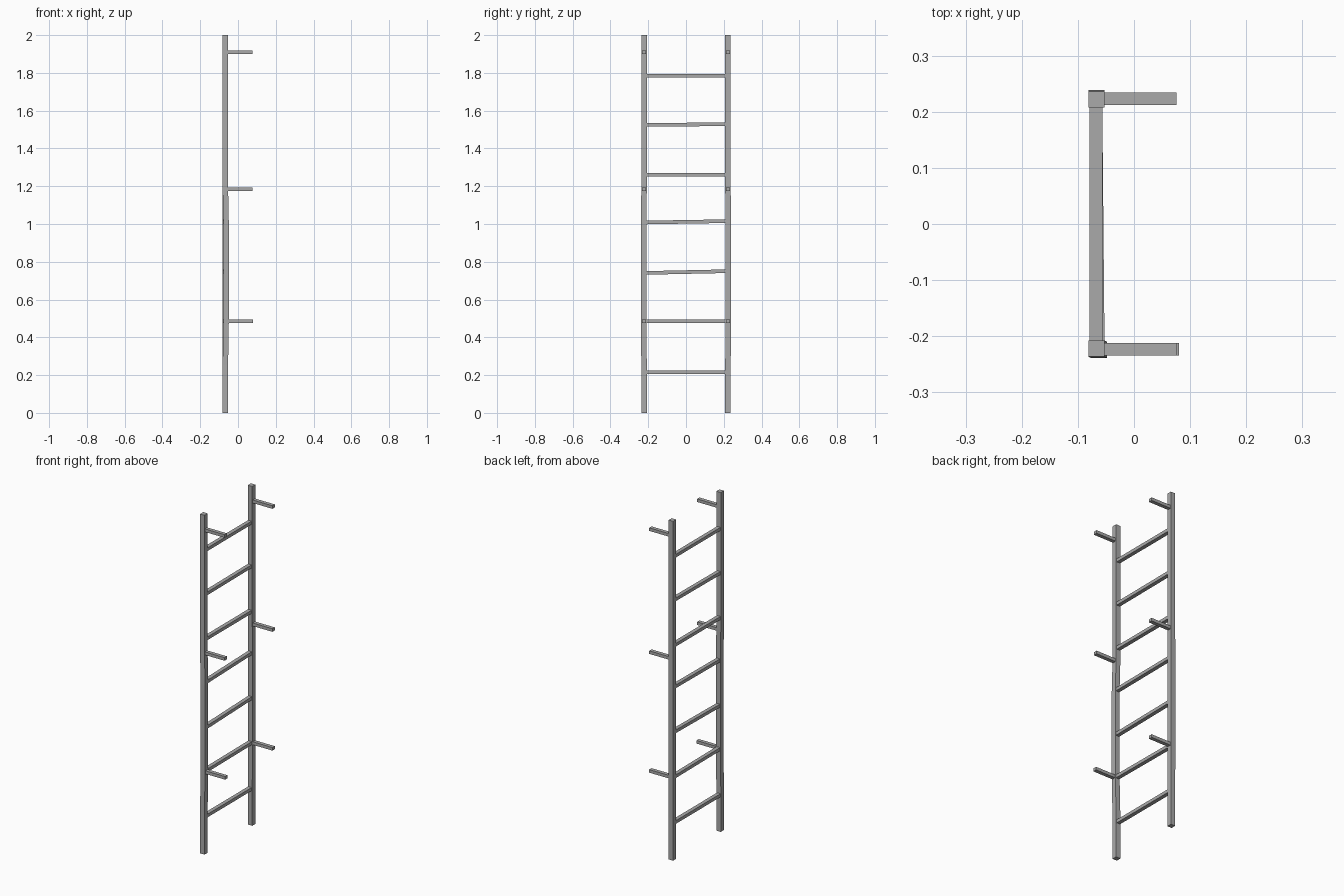
import bpy
import bmesh
from mathutils import Vector

cube = bpy.data.objects.get("Cube")
if cube:
    bpy.data.objects.remove(cube)

steel = bpy.data.materials.new("steel grey")
steel.use_nodes = True
colour = (0.4, 0.4, 0.4, 1)
steel.diffuse_color = colour
steel.node_tree.nodes["Principled BSDF"].inputs["Base Color"].default_value = colour


def beam(name, path, u, v):
    """Sweep a rectangle with half-axes u and v along a path of points."""
    bm = bmesh.new()
    u, v = Vector(u), Vector(v)
    rings = [[bm.verts.new(Vector(p) + a * u + b * v)
              for a, b in ((-1, -1), (1, -1), (1, 1), (-1, 1))] for p in path]
    for low, high in zip(rings, rings[1:]):
        for i in range(4):
            j = (i + 1) % 4
            bm.faces.new((low[i], low[j], high[j], high[i]))
    bm.faces.new(rings[0])
    bm.faces.new(rings[-1])
    bmesh.ops.recalc_face_normals(bm, faces=bm.faces)
    mesh = bpy.data.meshes.new(name)
    bm.to_mesh(mesh)
    bm.free()
    mesh.materials.append(steel)
    obj = bpy.data.objects.new(name, mesh)
    bpy.context.collection.objects.link(obj)
    return obj


RAIL_X, RAIL_Y, HALF = -0.067, 0.222, 0.0145
# Slight sag of the rails: height and strength
SAG = ((0, 0), (0.25, 0), (0.5, 1), (1.0, 1), (1.19, 0), (2, 0))

# Side rails and their wall brackets
for side, label, bow in ((1, "left", 0.0), (-1, "right", 0.004)):
    name = "back_rail" if side > 0 else "front_rail"
    beam(name, [(RAIL_X + bow * s, side * (RAIL_Y + 0.002 * s), z) for z, s in SAG],
         (HALF, 0, 0), (0, HALF, 0))
    for z, level in ((0.485, "lower"), (1.185, "middle"), (1.91, "upper")):
        reach = 0.08 if level == "lower" and side < 0 else 0.076
        beam(f"{level}_bracket_{name}",
             [(RAIL_X + 0.01, side * 0.223, z), (reach, side * 0.223, z)],
             (0, 0.011, 0), (0, 0, 0.009))

# Rungs: height at the front rail and at the back rail, and front shift
rungs = ((0.215, 0.215, 0), (0.485, 0.485, 0.004), (0.741, 0.75, 0.004),
         (1.008, 1.015, 0.004), (1.26, 1.26, 0), (1.525, 1.528, 0), (1.785, 1.785, 0))
for i, (z0, z1, shift) in enumerate(rungs, 1):
    x, y = RAIL_X - 0.001, RAIL_Y - 0.008
    beam(f"rung_{i}", [(x + shift, -y, z0), (x, y, z1)],
         (0.0115, 0, 0), (0, 0, 0.0095))
